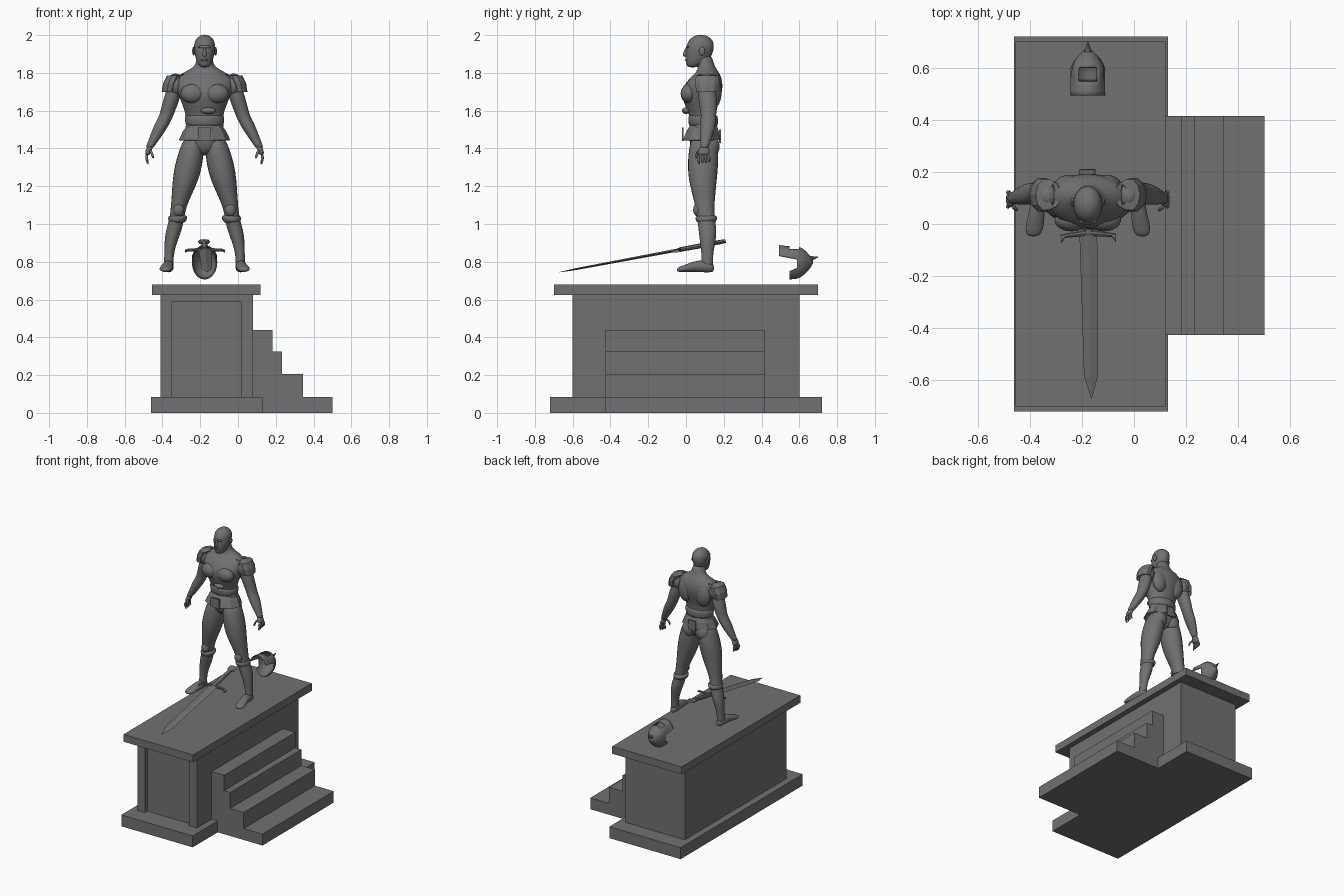
import bpy, bmesh, math
from mathutils import Matrix, Vector

CX = -0.177  # centre line of figure
stone = bpy.data.materials.new("dark_grey_stone")
stone.diffuse_color = (0.165, 0.165, 0.17, 1)


def finish(bm, name, smooth=0, solid=0, matrix=None):
    bmesh.ops.recalc_face_normals(bm, faces=bm.faces)
    me = bpy.data.meshes.new(name)
    bm.to_mesh(me)
    bm.free()
    me.materials.append(stone)
    ob = bpy.data.objects.new(name, me)
    bpy.context.collection.objects.link(ob)
    if matrix:
        ob.matrix_world = matrix
    if solid:
        m = ob.modifiers.new("thickness", 'SOLIDIFY')
        m.thickness = solid
    if smooth:
        me.polygons.foreach_set("use_smooth", [True] * len(me.polygons))
        m = ob.modifiers.new("round", 'SUBSURF')
        m.levels = m.render_levels = smooth
    return ob


def box(name, x0, x1, y0, y1, z0, z1, matrix=None):
    bm = bmesh.new()
    bmesh.ops.create_cube(bm, size=1)
    for v in bm.verts:
        v.co = ((x0 + x1) / 2 + v.co.x * (x1 - x0), (y0 + y1) / 2 + v.co.y * (y1 - y0),
                (z0 + z1) / 2 + v.co.z * (z1 - z0))
    return finish(bm, name, matrix=matrix)


def loft(name, rings, axis='z', n=12, smooth=1, caps=True, solid=0, matrix=None):
    """Skin elliptical rings (cx, cy, cz, ra, rb) that lie across the axis."""
    bm = bmesh.new()
    loops = []
    for x, y, z, ra, rb in rings:
        loop = []
        for i in range(n):
            a = 2 * math.pi * i / n
            u, w = ra * math.cos(a), rb * math.sin(a)
            off = {'z': (u, w, 0), 'y': (u, 0, w), 'x': (0, u, w)}[axis]
            loop.append(bm.verts.new(Vector((x, y, z)) + Vector(off)))
        loops.append(loop)
    for p, q in zip(loops, loops[1:]):
        for i in range(n):
            bm.faces.new((p[i], p[(i + 1) % n], q[(i + 1) % n], q[i]))
    if caps:
        bm.faces.new(loops[0])
        bm.faces.new(loops[-1])
    return finish(bm, name, smooth, solid, matrix)


def ball(name, c, r):
    bm = bmesh.new()
    bmesh.ops.create_uvsphere(bm, u_segments=16, v_segments=10, radius=1)
    for v in bm.verts:
        v.co = [c[i] + v.co[i] * r[i] for i in range(3)]
    return finish(bm, name, 1)


def body(name, rings, **kw):  # rings on the centre line: z, y, rx, ry
    return loft(name, [(CX, y, z, rx, ry) for z, y, rx, ry in rings], **kw)


# Pedestal with a framed recess in its front
box("plinth_base", -0.46, 0.13, -0.72, 0.72, 0, 0.085)
box("plinth_body", -0.41, 0.08, -0.57, 0.60, 0.085, 0.625)
box("plinth_top", -0.455, 0.12, -0.70, 0.70, 0.625, 0.68)
box("front_left_pilaster", -0.41, -0.35, -0.60, -0.57, 0.085, 0.625)
box("front_right_pilaster", 0.015, 0.08, -0.60, -0.57, 0.085, 0.625)
box("front_rail", -0.35, 0.015, -0.60, -0.57, 0.59, 0.625)

# Stairs: one stepped profile extruded along y
prof = [(0.08, 0), (0.5, 0), (0.5, 0.085), (0.345, 0.085), (0.345, 0.205), (0.233, 0.205),
        (0.233, 0.325), (0.183, 0.325), (0.183, 0.44), (0.08, 0.44)]
bm = bmesh.new()
face = bm.faces.new([bm.verts.new((x, -0.425, z)) for x, z in prof])
ext = bmesh.ops.extrude_face_region(bm, geom=[face])["geom"]
bmesh.ops.translate(bm, vec=(0, 0.84, 0), verts=[v for v in ext if isinstance(v, bmesh.types.BMVert)])
finish(bm, "stairs")

# Torso, neck and head
body("torso", [(1.36, .095, .03, .04), (1.40, .095, .09, .075), (1.46, .095, .115, .08),
               (1.52, .09, .1, .07), (1.57, .09, .098, .07), (1.62, .08, .115, .085),
               (1.68, .082, .14, .108), (1.73, .09, .16, .108), (1.775, .105, .155, .085),
               (1.805, .115, .11, .06), (1.83, .11, .055, .045), (1.86, .1, .045, .045),
               (1.90, .09, .042, .045)], n=16)
body("head", [(1.828, .035, .02, .025), (1.845, .048, .037, .05), (1.88, .065, .05, .07),
              (1.92, .072, .059, .078), (1.96, .078, .058, .074), (1.985, .078, .045, .056),
              (2.003, .078, .016, .02)])
body("nose", [(1.885, -.002, .014, .016), (1.90, -.006, .011, .013), (1.935, .005, .006, .01)], n=8)
ball("brow", (CX, .012, 1.937), (.036, .014, .009))
ball("mouth", (CX, .005, 1.868), (.02, .011, .007))

# Belt, buckle and flared skirt
body("belt", [(1.58, .09, .102, .076), (1.57, .09, .108, .08), (1.53, .092, .104, .08),
              (1.51, .092, .1, .076)], n=16)
ball("buckle", (CX + .02, .0, 1.6), (.04, .022, .018))
body("skirt", [(1.525, .092, .09, .074), (1.49, .088, .115, .09), (1.445, .082, .136, .103)],
     n=10, smooth=0, caps=False, solid=.006)
box("skirt_front_flap", CX - .035, CX + .035, -.022, -.012, 1.44, 1.51)
box("skirt_back_flap", CX - .03, CX + .03, .175, .185, 1.43, 1.5)

# Paired parts
for s, side in ((-1, "left"), (1, "right")):
    def limb(name, rings, **kw):  # rings: distance from centre, y, z, ra, rb
        return loft(side + "_" + name, [(CX + s * d, *r) for d, *r in rings], **kw)

    def lump(name, c, r):
        return ball(side + "_" + name, (CX + s * c[0], c[1], c[2]), r)

    lump("chest_muscle", (.062, .015, 1.69), (.068, .045, .052))
    lump("back_muscle", (.07, .15, 1.70), (.06, .04, .085))
    lump("buttock", (.055, .13, 1.41), (.055, .05, .06))
    lump("ear", (.058, .085, 1.915), (.008, .016, .023))
    lump("shoulder", (.155, .11, 1.735), (.052, .062, .062))
    limb("sleeve", [(.125, .112, 1.79, .025, .045), (.16, .112, 1.785, .04, .062),
                    (.178, .112, 1.745, .042, .068), (.187, .112, 1.70, .04, .06)],
         n=10, smooth=0, caps=False, solid=.005)
    limb("arm", [(.15, .11, 1.77, .035, .04), (.165, .112, 1.69, .045, .052),
                 (.185, .118, 1.63, .043, .05), (.203, .12, 1.57, .038, .04),
                 (.225, .116, 1.53, .041, .044), (.25, .11, 1.48, .035, .038),
                 (.283, .1, 1.42, .024, .024), (.292, .097, 1.40, .022, .023)])
    # Hand with curled fingers and thumb
    limb("palm", [(.285, .098, 1.415, .019, .022), (.297, .094, 1.39, .018, .035),
                  (.303, .094, 1.362, .014, .036)], n=8)
    for i in range(4):
        y = .067 + i * .018
        limb("finger_%d" % i, [(.304, y, 1.37, .01, .01), (.309, y, 1.345, .009, .009),
                               (.298, y + .003, 1.313 + .004 * i, .006, .007)], n=6)
    limb("thumb", [(.29, .07, 1.395, .01, .01), (.276, .055, 1.37, .009, .009),
                   (.272, .054, 1.345, .006, .006)], n=6)
    # Leg, boot cuff and foot
    limb("leg", [(.055, .095, 1.47, .05, .065), (.068, .092, 1.395, .068, .082),
                 (.085, .09, 1.31, .076, .084), (.1, .088, 1.236, .072, .078),
                 (.122, .095, 1.15, .054, .062), (.138, .1, 1.09, .042, .052),
                 (.146, .105, 1.03, .04, .048), (.162, .115, .97, .044, .05),
                 (.178, .115, .91, .036, .044), (.187, .113, .85, .026, .032),
                 (.19, .112, .80, .026, .032), (.191, .11, .765, .028, .034)])
    lump("knee", (.137, .062, 1.075), (.03, .025, .035))
    limb("boot_cuff", [(.146, .105, 1.0, .044, .054), (.143, .108, 1.03, .056, .063),
                       (.14, .108, 1.05, .052, .06)], n=10)
    limb("foot", [(.189, .15, .766, .016, .02), (.19, .125, .772, .03, .03),
                  (.192, .07, .778, .029, .034), (.2, .02, .77, .034, .025),
                  (.206, -.02, .762, .037, .017), (.21, -.05, .757, .024, .011)], axis='y')

# Sword: built from tip along +y, then tilted into place
tilt = (Matrix.Translation((-.163, -.67, .745)) @ Matrix.Rotation(math.radians(1.1), 4, 'Z')
        @ Matrix.Rotation(math.radians(10.6), 4, 'X'))
loft("sword_blade", [(0, 0, 0, .001, .001), (0, .09, 0, .027, .005), (0, .645, 0, .034, .008)],
     axis='y', n=4, smooth=0, matrix=tilt)
loft("sword_guard", [(-.106, .625, -.004, .018, .008), (-.09, .637, 0, .008, .007),
                     (0, .648, 0, .012, .011), (.09, .637, 0, .008, .007),
                     (.106, .625, -.004, .018, .008)], axis='x', n=8, smooth=0, matrix=tilt)
loft("sword_grip", [(0, .645, 0, .016, .012), (0, .75, 0, .018, .013), (0, .86, 0, .014, .011)],
     axis='y', n=8, smooth=0, matrix=tilt)
loft("sword_pommel", [(0, .845, 0, .02, .009), (0, .86, 0, .032, .012), (0, .895, 0, .032, .01)],
     axis='y', n=8, smooth=0, matrix=tilt)

# Helmet lying with crown to the back: shell whose length depends on direction
N, M = 32, 10
bm = bmesh.new()
rows = []
for j in range(M + 1):
    row = []
    for i in range(N):
        a = 2 * math.pi * i / N
        sn = math.sin(a)
        length = .18 if sn > .2 else .125 if sn < -.55 else .085
        d = .002 + length * j / M
        r = math.sin(min(d / .095, 1) * math.pi / 2) ** .8 * (1 + max(0, d - .14) * 1.5)
        row.append(bm.verts.new((CX + .068 * r * math.cos(a), .675 - d,
                                 .798 + .085 * r * sn - .1 * max(0, -sn) * max(0, d - .06))))
    rows.append(row)
bm.faces.new(rows[0])
for p, q in zip(rows, rows[1:]):
    for i in range(N):
        bm.faces.new((p[i], p[(i + 1) % N], q[(i + 1) % N], q[i]))
# Face opening on the upper side
hole = [f for f in bm.faces if f.calc_center_median().z > .84
        and abs(f.calc_center_median().x - CX) < .032 and .55 < f.calc_center_median().y < .60]
bmesh.ops.delete(bm, geom=hole, context='FACES')
helmet = finish(bm, "helmet_shell", solid=.006)
helmet.data.polygons.foreach_set("use_smooth", [True] * len(helmet.data.polygons))
loft("helmet_spike", [(CX, .66, .815, .016, .016), (CX, .675, .82, .009, .009),
                      (CX, .70, .825, .002, .002)], axis='y', n=8, smooth=0)
